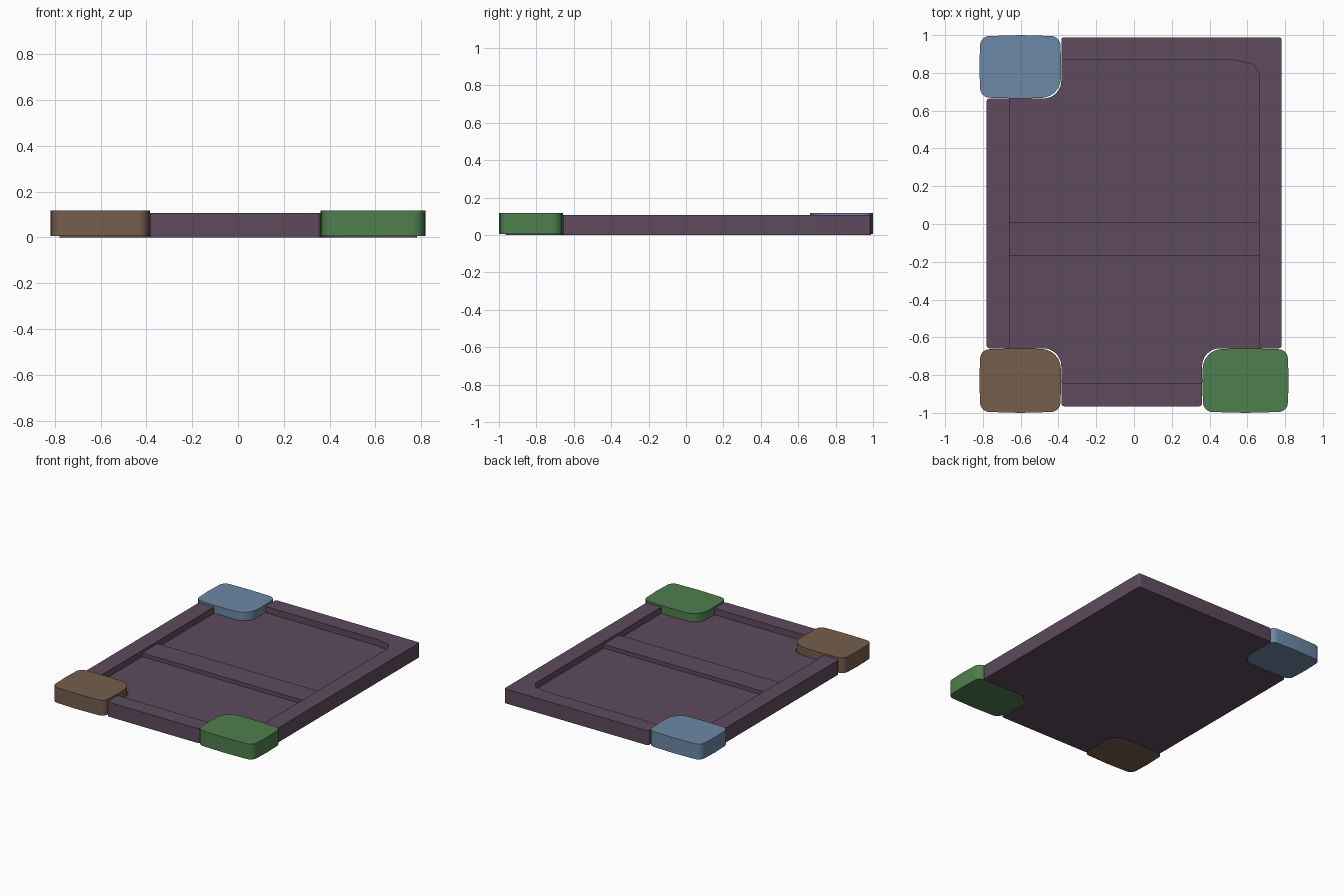
import bpy, bmesh, math
from mathutils import Vector

if "Cube" in bpy.data.objects:
    bpy.data.objects.remove(bpy.data.objects["Cube"])


def rounded(corners, steps=6):
    """Round each (x, y, radius) corner of a closed outline with an arc."""
    pts = []
    n = len(corners)
    for i, (x, y, r) in enumerate(corners):
        p = Vector((x, y))
        if r == 0:
            pts.append(p)
            continue
        a = (Vector(corners[i - 1][:2]) - p).normalized()
        b = (Vector(corners[(i + 1) % n][:2]) - p).normalized()
        half = a.angle(b) / 2
        c = p + (a + b).normalized() * (r / math.sin(half))
        start = p + a * (r / math.tan(half)) - c
        end = p + b * (r / math.tan(half)) - c
        sweep = start.angle_signed(end)
        a0 = math.atan2(start.y, start.x)
        for k in range(steps + 1):
            t = a0 - sweep * k / steps
            pts.append(c + r * Vector((math.cos(t), math.sin(t))))
    return pts


def extrude(name, outline, z0, z1, mat=None):
    """Prism from a flat outline."""
    bm = bmesh.new()
    low = [bm.verts.new((p[0], p[1], z0)) for p in outline]
    high = [bm.verts.new((p[0], p[1], z1)) for p in outline]
    bm.faces.new(low)
    bm.faces.new(high)
    for i in range(len(low)):
        j = (i + 1) % len(low)
        bm.faces.new((low[i], low[j], high[j], high[i]))
    bmesh.ops.recalc_face_normals(bm, faces=bm.faces[:])
    me = bpy.data.meshes.new(name)
    bm.to_mesh(me)
    bm.free()
    ob = bpy.data.objects.new(name, me)
    bpy.context.collection.objects.link(ob)
    if mat:
        me.materials.append(mat)
    return ob


def material(name, color):
    mat = bpy.data.materials.new(name)
    mat.diffuse_color = (*color, 1)
    mat.use_nodes = True
    mat.node_tree.nodes["Principled BSDF"].inputs["Base Color"].default_value = mat.diffuse_color
    return mat


def smooth(ob):
    bpy.ops.object.select_all(action='DESELECT')
    ob.select_set(True)
    bpy.context.view_layer.objects.active = ob
    bpy.ops.object.shade_smooth_by_angle(angle=math.radians(30))


purple = material("purple", (0.112, 0.07, 0.11))

# Tray body: rectangle with three notched corners
s, k = 0.015, 0.095
body = extrude("tray_body", rounded([
    (-0.385, -0.965, s), (0.36, -0.965, s), (0.36, -0.658, k), (0.782, -0.658, s),
    (0.782, 0.988, s), (-0.385, 0.988, s), (-0.385, 0.664, k), (-0.78, 0.664, s),
    (-0.78, -0.658, s), (-0.385, -0.658, k)]), 0, 0.106, purple)

# Recess in the top of the tray
cutter = extrude("recess_cutter", [
    (-0.658, -0.844), (0.661, -0.844), (0.661, 0.80), (0.628, 0.847), (0.53, 0.867),
    (-0.658, 0.867)], 0.06, 0.2)
cutter.hide_render = True
mod = body.modifiers.new("recess", 'BOOLEAN')
mod.operation = 'DIFFERENCE'
mod.solver = 'EXACT'
mod.object = cutter
bpy.context.view_layer.objects.active = body
bpy.ops.object.modifier_apply(modifier=mod.name)
bpy.data.objects.remove(cutter)
smooth(body)

# Low ridge across the recess
extrude("cross_ridge", [(-0.658, -0.17), (0.661, -0.17), (0.661, 0.009), (-0.658, 0.009)],
        0.055, 0.088, purple)

# Corner pads: slightly bowed sides, larger radius on the inner corner
pads = [("front_left_pad", -0.602, -0.829, 0.217, 0.171, (0.178, 0.112, 0.073)),
        ("front_right_pad", 0.590, -0.829, 0.229, 0.171, (0.078, 0.214, 0.073)),
        ("back_left_pad", -0.602, 0.832, 0.217, 0.168, (0.148, 0.25, 0.38))]
BOW = 0.006
for name, cx, cy, w, d, color in pads:
    ring = []
    # each corner is followed by the bowed middle of the next side
    for sx, sy, mx, my in ((-1, -1, 0, -1), (1, -1, 1, 0), (1, 1, 0, 1), (-1, 1, -1, 0)):
        inner = sx * cx < 0 and sy * cy < 0
        ring.append((cx + sx * (w - BOW), cy + sy * (d - BOW), 0.105 if inner else 0.05))
        ring.append((cx + mx * w, cy + my * d, 0))
    smooth(extrude(name, rounded(ring), 0.006, 0.118, material(name + "_color", color)))
